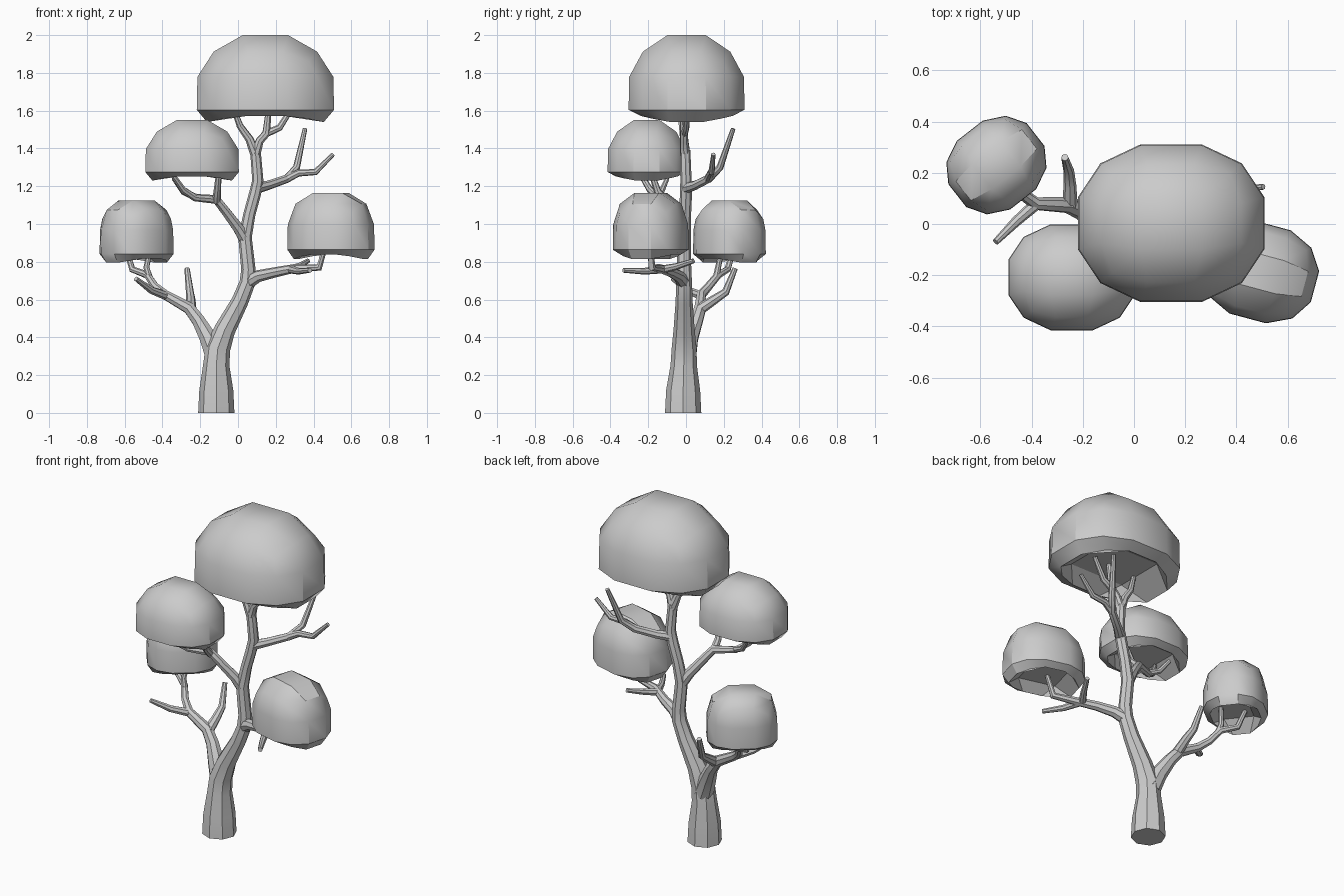
import bpy, bmesh
from math import radians
from mathutils import Vector, Matrix


def finish(obj, angle):
    bpy.ops.object.select_all(action='DESELECT')
    obj.select_set(True)
    bpy.context.view_layer.objects.active = obj
    if obj.type == 'CURVE':
        bpy.ops.object.convert(target='MESH')
    bpy.ops.object.shade_smooth_by_angle(angle=radians(angle))


def limb(name, paths):
    """Eight-sided tapering tubes; every point is (x, y, z, radius)."""
    cu = bpy.data.curves.new(name, 'CURVE')
    cu.dimensions = '3D'
    cu.bevel_depth = 1.0
    cu.bevel_resolution = 2
    cu.use_fill_caps = True
    for path in paths:
        s = cu.splines.new('POLY')
        s.points.add(len(path) - 1)
        for p, (x, y, z, r) in zip(s.points, path):
            p.co = (x, y, z, 1)
            p.radius = r
    obj = bpy.data.objects.new(name, cu)
    bpy.context.collection.objects.link(obj)
    finish(obj, 40)


def canopy(name, centre, half, z0, z1, turn=0, bulge=1.0):
    """Cube rounded to a 12-sided dome with a bevelled rim and hollow underside."""
    bm = bmesh.new()
    bmesh.ops.create_cube(bm, size=2)
    bmesh.ops.subdivide_edges(bm, edges=bm.edges[:], cuts=2, use_grid_fill=True)
    rot = Matrix.Rotation(radians(turn), 3, 'Z')
    for v in bm.verts:
        c = v.co.copy()
        n = c.normalized() / 0.905
        on_x, on_y = abs(c.x) > 0.9, abs(c.y) > 0.9
        sides = on_x + on_y
        if c.z > 0.9:
            h = (1.0, 0.81 + (bulge - 1) * 0.3, 0.70)[sides]
            n *= bulge
        elif c.z > 0:
            h = 0.52
        elif c.z > -0.9:
            h = 0.14
        elif sides == 0:
            h = 0.20
            n *= 1.5
        else:
            h = 0.04 if sides == 2 else (0.0 if on_x else 0.07)
            n = Vector((c.x, c.y, 1 / 3)).normalized() / 0.905 * (0.86 if on_x and not on_y else 0.8)
        if -0.9 < c.z < 0:
            n *= 1.01
        p = rot @ Vector((n.x * half[0], n.y * half[1], 0))
        v.co = (p.x + centre[0], p.y + centre[1], z0 + h * (z1 - z0))
    me = bpy.data.meshes.new(name)
    bm.to_mesh(me)
    bm.free()
    obj = bpy.data.objects.new(name, me)
    bpy.context.collection.objects.link(obj)
    finish(obj, 33)


# Main stem with its crown forks
limb("trunk", [
    [(-.115, -.015, 0, .096), (-.115, -.015, .12, .09), (-.115, -.012, .25, .07),
     (-.107, -.01, .34, .066), (-.07, -.01, .44, .056), (.01, -.01, .59, .045),
     (.05, -.01, .69, .042), (.055, -.01, .76, .038), (.037, -.01, .93, .036),
     (.06, -.005, 1.05, .032), (.09, 0, 1.16, .032), (.105, 0, 1.23, .03),
     (.092, -.005, 1.39, .028)],
    [(.092, -.005, 1.37, .028), (.06, -.01, 1.45, .022), (.01, -.02, 1.52, .018), (-.03, -.04, 1.63, .013)],
    [(.092, -.005, 1.37, .028), (.115, -.01, 1.44, .022), (.15, -.01, 1.48, .022), (.165, -.02, 1.63, .014)],
    [(.14, -.01, 1.475, .02), (.22, 0, 1.51, .018), (.29, .01, 1.62, .013)],
])

# Low left bough
limb("lower_left_branch", [
    [(-.118, .0, .30, .058), (-.16, .02, .40, .048), (-.21, .055, .49, .037),
     (-.26, .075, .555, .033), (-.385, .08, .625, .026), (-.44, .12, .67, .022),
     (-.48, .17, .73, .02), (-.56, .22, .76, .018), (-.59, .25, .86, .013)],
    [(-.25, .075, .55, .03), (-.25, .15, .60, .025), (-.255, .21, .64, .021), (-.27, .26, .765, .014)],
    [(-.38, .08, .62, .024), (-.46, .01, .65, .02), (-.54, -.07, .71, .013)],
    [(-.47, .16, .72, .018), (-.485, .17, .77, .016), (-.465, .19, .87, .013)],
])

# Low right bough
limb("lower_right_branch", [
    [(.05, -.01, .69, .038), (.11, -.04, .725, .032), (.20, -.08, .745, .027),
     (.30, -.14, .765, .023), (.43, -.18, .77, .02), (.465, -.19, .89, .013)],
    [(.28, -.13, .76, .022), (.32, -.22, .75, .018), (.38, -.33, .755, .013)],
    [(.27, -.12, .76, .022), (.32, -.05, .775, .018), (.37, .04, .805, .013)],
])

# Middle left bough
limb("middle_left_branch", [
    [(.037, -.01, .92, .034), (.0, -.03, .98, .03), (-.06, -.07, 1.06, .026),
     (-.115, -.10, 1.13, .025), (-.23, -.15, 1.14, .02), (-.29, -.19, 1.18, .018), (-.36, -.25, 1.28, .013)],
    [(-.115, -.10, 1.12, .024), (-.11, -.15, 1.17, .02), (-.10, -.19, 1.29, .014)],
    [(-.22, -.15, 1.14, .019), (-.29, -.13, 1.17, .016), (-.34, -.10, 1.24, .012)],
])

# Upper right bare bough
limb("upper_right_branch", [
    [(.10, 0, 1.19, .03), (.16, .05, 1.205, .025), (.26, .12, 1.24, .023),
     (.31, .18, 1.30, .019), (.355, .25, 1.505, .012)],
    [(.25, .115, 1.235, .022), (.32, .13, 1.27, .019), (.41, .135, 1.275, .017), (.505, .145, 1.37, .011)],
])

# Foliage domes
canopy("top_foliage", (.145, .003), (.36, .304), 1.54, 2.0)
canopy("middle_left_foliage", (-.243, -.208), (.245, .205), 1.23, 1.55)
canopy("lower_left_foliage", (-.537, .23), (.192, .168), .795, 1.125, 38, 1.12)
canopy("lower_right_foliage", (.492, -.187), (.22, .186), .815, 1.165, -15, 1.08)
